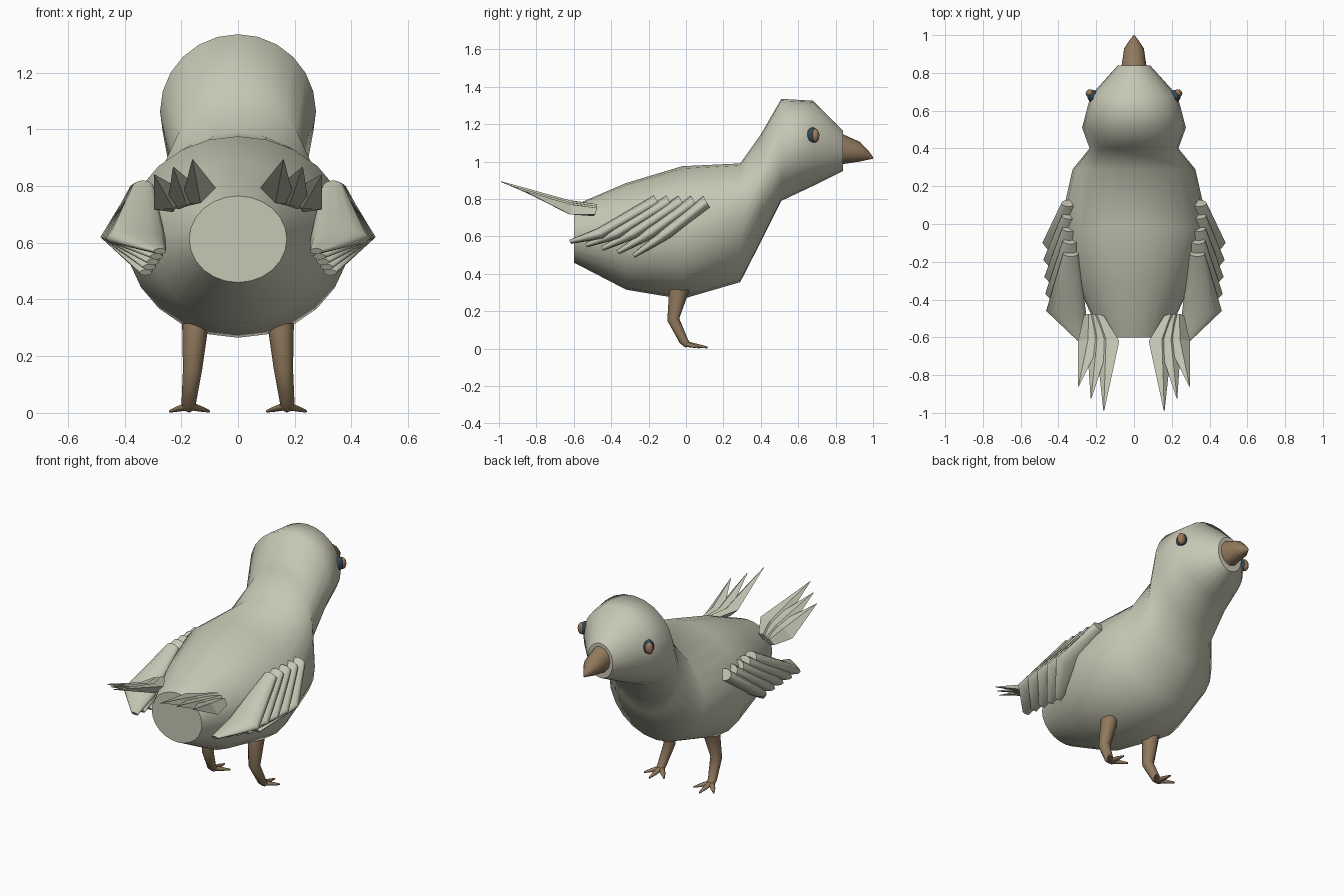
import bpy
import bmesh
import math
from mathutils import Vector

cube = bpy.data.objects.get("Cube")
if cube:
    bpy.data.objects.remove(cube, do_unlink=True)


def material(name, color):
    mat = bpy.data.materials.new(name)
    mat.use_nodes = True
    mat.diffuse_color = (*color, 1)
    mat.node_tree.nodes["Principled BSDF"].inputs["Base Color"].default_value = (*color, 1)
    return mat


PLUMAGE = material("pale_grey_plumage", (0.57, 0.57, 0.46))
HORN = material("brown_horn", (0.28, 0.19, 0.11))
EYE = material("dark_blue_eye", (0.03, 0.07, 0.10))
IRIS = material("brown_iris", (0.33, 0.19, 0.10))


def finish(bm, name, mat, mirror, smooth=True):
    bmesh.ops.recalc_face_normals(bm, faces=bm.faces)
    for face in bm.faces:
        face.smooth = smooth and len(face.verts) <= 4
    mesh = bpy.data.meshes.new(name)
    bm.to_mesh(mesh)
    bm.free()
    mesh.materials.append(mat)
    obj = bpy.data.objects.new(name, mesh)
    bpy.context.collection.objects.link(obj)
    if mirror:
        obj.modifiers.new("Mirror", "MIRROR").use_mirror_merge = False
    return obj


def loft(name, rings, mat, sides=12, mirror=True, smooth=True):
    """Skin elliptical rings, each given as centre and two half axes."""
    bm = bmesh.new()
    loops = []
    for centre, u, v in rings:
        loop = []
        for i in range(sides):
            a = math.tau * i / sides
            loop.append(bm.verts.new(Vector(centre) + Vector(u) * math.cos(a) + Vector(v) * math.sin(a)))
        loops.append(loop)
    for a, b in zip(loops, loops[1:]):
        for i in range(sides):
            j = (i + 1) % sides
            bm.faces.new((a[i], a[j], b[j], b[i]))
    bm.faces.new(loops[0])
    bm.faces.new(loops[-1])
    return finish(bm, name, mat, mirror, smooth)


def upright(y, half_width, bottom, top):
    return ((0, y, (bottom + top) / 2), (half_width, 0, 0), (0, 0, (top - bottom) / 2))


def ellipsoid(name, centre, size, mat):
    bm = bmesh.new()
    bmesh.ops.create_uvsphere(bm, u_segments=16, v_segments=10, radius=1)
    bmesh.ops.scale(bm, vec=size, verts=bm.verts)
    bmesh.ops.translate(bm, vec=centre, verts=bm.verts)
    return finish(bm, name, mat, True)


def mix(a, b, t):
    return Vector(a).lerp(Vector(b), t)


# Body, neck and head: y, half width, bottom, top
loft("body", [
    upright(-0.60, 0.172, 0.46, 0.765),
    upright(-0.32, 0.30, 0.315, 0.885),
    upright(-0.02, 0.395, 0.265, 0.975),
    upright(0.29, 0.325, 0.355, 0.99),
    upright(0.40, 0.235, 0.57, 1.145),
    upright(0.51, 0.275, 0.79, 1.335),
    upright(0.68, 0.23, 0.87, 1.325),
    upright(0.84, 0.085, 0.95, 1.165),
], PLUMAGE, sides=24, mirror=False)

# Beak
loft("beak", [
    upright(0.83, 0.067, 0.985, 1.15),
    upright(0.93, 0.052, 1.0, 1.105),
    upright(0.975, 0.022, 1.01, 1.058),
    upright(1.0, 0.003, 1.015, 1.025),
], HORN, mirror=False)

# Eyes
ellipsoid("eyes", (0.217, 0.677, 1.14), (0.03, 0.033, 0.042), EYE)
ellipsoid("irises", (0.232, 0.692, 1.14), (0.024, 0.021, 0.036), IRIS)

# Wing feathers, from the leading one to the long rear one
normal = Vector((0, -0.5, 0.86))
for i in range(5):
    t = i / 4
    root = mix((0.345, 0.11, 0.785), (0.335, -0.155, 0.79), t)
    middle = mix((0.38, -0.10, 0.62), (0.36, -0.46, 0.615), t)
    tip = mix((0.325, -0.28, 0.495), (0.275, -0.62, 0.57), t)
    loft(f"wing_feather_{i + 1}", [
        (root, (0.04, 0, 0), normal * 0.035),
        (middle, (0.105, 0, 0), normal * 0.032),
        (tip, (0.022, 0, 0), normal * 0.012),
    ], PLUMAGE)

# Tail feathers, two fans of three flat blades
for i in range(3):
    t = i / 2
    root = mix((0.19, -0.485, 0.75), (0.235, -0.485, 0.73), t)
    middle = mix((0.14, -0.62, 0.765), (0.235, -0.62, 0.745), t)
    tip = mix((0.16, -0.99, 0.893), (0.295, -0.86, 0.84), t)
    loft(f"tail_feather_{i + 1}", [
        (root, (0.03, 0, -0.012), (0.006, 0.01, 0.022)),
        (middle, (0.062, 0, -0.028), (0.008, 0.01, 0.025)),
        (tip, (0.002, 0, 0), (0, 0, 0.002)),
    ], PLUMAGE, sides=4, smooth=False)

# Legs
loft("legs", [
    ((0.15, -0.035, 0.315), (0.047, 0, 0), (0, 0.055, 0)),
    ((0.16, -0.068, 0.155), (0.034, 0, 0), (0, 0.032, 0.006)),
    ((0.173, -0.012, 0.04), (0.026, 0, 0), (0, 0.022, 0.01)),
    ((0.173, 0.01, 0.018), (0.024, 0, 0), (0, 0.012, 0.014)),
], HORN)

# Toes
for side, end in {"inner": (0.102, 0.07), "middle": (0.172, 0.115), "outer": (0.24, 0.07)}.items():
    tip = Vector((*end, 0.006))
    start = Vector((0.172, -0.005, 0.026))
    across = (tip - start).cross(Vector((0, 0, 1))).normalized()
    loft(f"{side}_toes", [
        (start, across * 0.018, (0, 0, 0.016)),
        (mix(start, tip, 0.6), across * 0.014, (0, 0, 0.010)),
        (tip, across * 0.004, (0, 0, 0.005)),
    ], HORN, sides=8)
